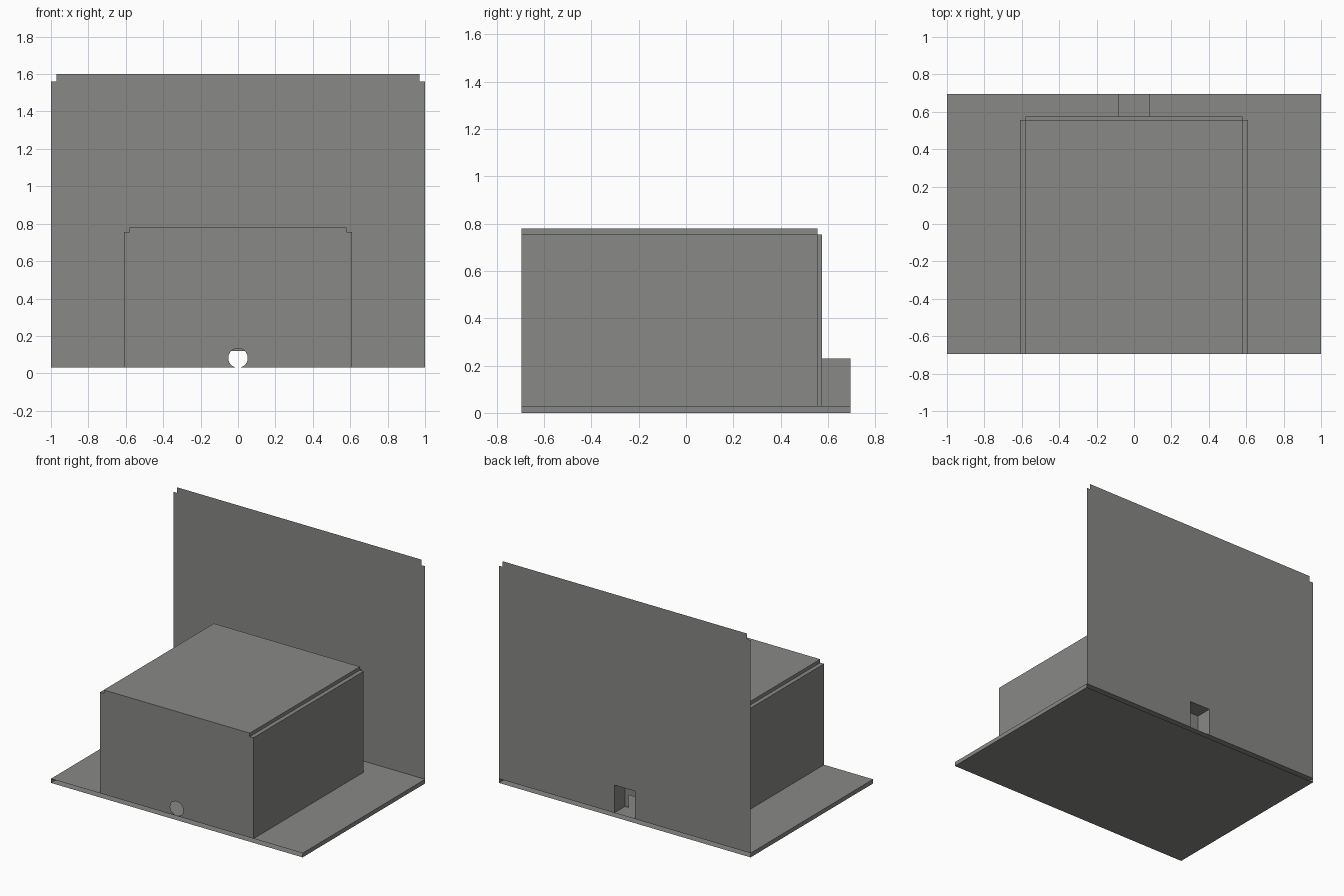
import bpy, bmesh, math

if "Cube" in bpy.data.objects:
    bpy.data.objects.remove(bpy.data.objects["Cube"])

grey = bpy.data.materials.new("warm_grey")
grey.diffuse_color = (0.246, 0.246, 0.238, 1)
grey.use_nodes = True
grey.node_tree.nodes["Principled BSDF"].inputs["Base Color"].default_value = grey.diffuse_color

FRONT, BACK, FLOOR = -0.695, 0.695, 0.03
BOX_BACK, WALL_BACK = 0.555, 0.575


def finish(name, bm):
    bmesh.ops.remove_doubles(bm, verts=bm.verts, dist=1e-5)
    bmesh.ops.recalc_face_normals(bm, faces=bm.faces)
    me = bpy.data.meshes.new(name)
    bm.to_mesh(me)
    bm.free()
    me.materials.append(grey)
    ob = bpy.data.objects.new(name, me)
    bpy.context.collection.objects.link(ob)
    return ob


def mirrored(half):
    """Right-hand x/z profile followed by its mirror image."""
    return half + [(-x, z) for x, z in reversed(half)]


def sheet(name, half, y, facing):
    """Flat upright sheet; facing is -1 for front, 1 for back."""
    pts = mirrored(half)
    bm = bmesh.new()
    f = bm.faces.new([bm.verts.new((x, y, z)) for x, z in pts])
    f.normal_update()
    if f.normal.y * facing < 0:
        f.normal_flip()
    bmesh.ops.triangulate(bm, faces=bm.faces[:])
    me = bpy.data.meshes.new(name)
    bm.to_mesh(me)
    bm.free()
    me.materials.append(grey)
    bpy.context.collection.objects.link(bpy.data.objects.new(name, me))


def sleeve(name, half, y0, y1, closed=False):
    """Profile swept along y with open ends."""
    pts = mirrored(half)
    bm = bmesh.new()
    a = [bm.verts.new((x, y0, z)) for x, z in pts]
    b = [bm.verts.new((x, y1, z)) for x, z in pts]
    n = len(pts)
    for i in range(n if closed else n - 1):
        j = (i + 1) % n
        bm.faces.new((a[i], b[i], b[j], a[j]))
    finish(name, bm)


# Base slab, open at front and back
sleeve("base_slab", [(1, 0), (1, FLOOR)], FRONT, BACK, closed=True)

# Tall back panel with notched corners and duct opening
sheet("back_panel", [(0.083, 0.23), (0.083, FLOOR), (1, FLOOR), (1, 1.56),
                     (0.97, 1.56), (0.97, 1.6)], BACK, 1)

# Box shell with stepped top corners
step = [(0.61, FLOOR), (0.61, 0.755), (0.58, 0.755), (0.58, 0.78)]
sleeve("box_shell", step, FRONT, BOX_BACK)

# Box front with a round hole resting on the floor line
R = 0.052
hole = [(R * math.sin(math.radians(a)), FLOOR + R - R * math.cos(math.radians(a)))
        for a in range(176, 0, -8)]
hole.append((0.003, FLOOR))
sheet("box_front", hole + step, FRONT, -1)

# Rear rim of the shell and the raised back wall
inner = [(0.58, FLOOR), (0.58, 0.755)]
sheet("shell_rear_rim", inner[::-1] + step, BOX_BACK, 1)
sleeve("back_wall_edge", inner, BOX_BACK, WALL_BACK)
sheet("back_wall", [(0.055, 0.12), (0.055, FLOOR)] + inner, WALL_BACK, 1)

# Short duct joining the box to the back panel
sleeve("duct", [(0.083, FLOOR), (0.083, 0.23)], WALL_BACK, BACK)
